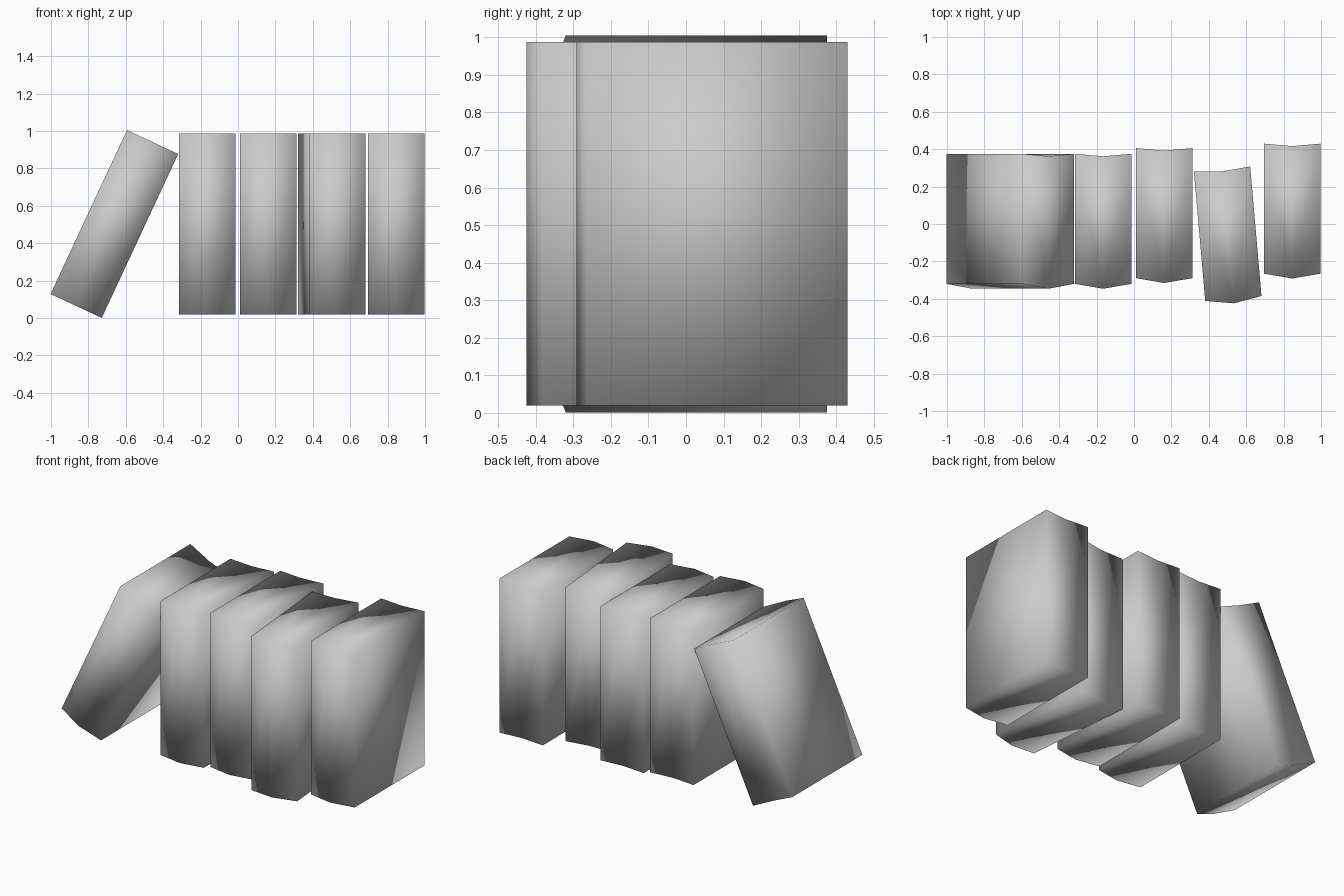
import bpy, bmesh
from math import radians
from mathutils import Matrix

if "Cube" in bpy.data.objects:
    bpy.data.objects.remove(bpy.data.objects["Cube"])

W, D, H = 0.302, 0.695, 0.967   # book width, depth, height
BULGE, DIP = 0.026, 0.013       # spine ridge and page-edge hollow

grey = bpy.data.materials.new("plain grey")
grey.diffuse_color = (0.6, 0.6, 0.6, 1)
grey.use_nodes = True
grey.node_tree.nodes["Principled BSDF"].inputs["Base Color"].default_value = grey.diffuse_color


def book(name, x, y, z=0.02 + H / 2, lean=0, turn=0):
    """One book: a six-sided outline extruded upward, then posed about its centre."""
    w, d = W / 2, D / 2
    outline = [(-w, -d), (0, -d - BULGE), (w, -d), (w, d), (0, d - DIP), (-w, d)]
    bm = bmesh.new()
    base = bm.faces.new([bm.verts.new((px, py, -H / 2)) for px, py in outline])
    top = bmesh.ops.extrude_face_region(bm, geom=[base], use_keep_orig=True)
    moved = [v for v in top["geom"] if isinstance(v, bmesh.types.BMVert)]
    bmesh.ops.translate(bm, verts=moved, vec=(0, 0, H))
    bmesh.ops.recalc_face_normals(bm, faces=bm.faces)
    # soft shading rolls over every edge
    for f in bm.faces:
        f.smooth = True
    bm.transform(Matrix.Translation((x, y, z))
                 @ Matrix.Rotation(radians(turn), 4, 'Z')
                 @ Matrix.Rotation(radians(lean), 4, 'Y'))
    mesh = bpy.data.meshes.new(name)
    bm.to_mesh(mesh)
    bm.free()
    mesh.materials.append(grey)
    obj = bpy.data.objects.new(name, mesh)
    bpy.context.collection.objects.link(obj)
    return obj


# Row of upright books, one turned askew, one leaning against the row
book("leaning_book", -0.661, 0.0275, z=0.503, lean=25)
book("left_book", -0.164, 0.0275)
book("middle_book", 0.161, 0.058)
book("turned_book", 0.501, -0.052, turn=5)
book("right_book", 0.846, 0.082)
